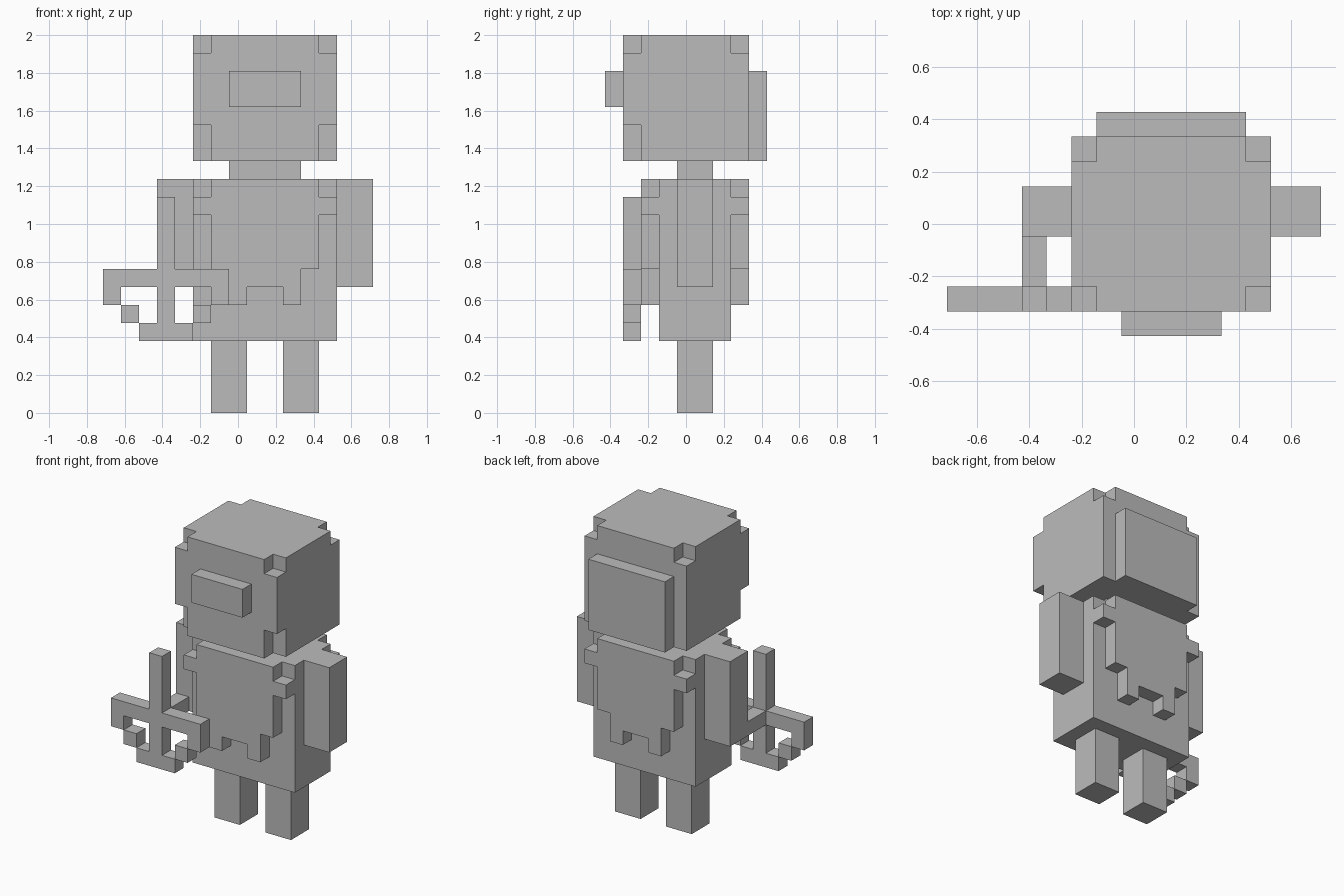
import bpy, bmesh, math
from mathutils import Vector

cube = bpy.data.objects.get("Cube")
if cube:
    bpy.data.objects.remove(cube, do_unlink=True)

# The figure is 15 x 9 x 21 blocks
UNIT = 2 / 21
ORIGIN = Vector((7.5, 4.5, 0))

grey = bpy.data.materials.new("plain grey")
grey.use_nodes = True
colour = (0.5, 0.5, 0.5, 1)
grey.diffuse_color = colour
grey.node_tree.nodes["Principled BSDF"].inputs["Base Color"].default_value = colour


def blocks(xs, ys, zs):
    """All unit blocks in a box given by its ranges."""
    return {(x, y, z) for x in range(*xs) for y in range(*ys) for z in range(*zs)}


def build(name, cells):
    """Skin a set of blocks with its outer faces and merge the flat ones."""
    bm = bmesh.new()
    verts = {}

    def vert(p):
        key = tuple(round(c * 2) for c in p)
        if key not in verts:
            verts[key] = bm.verts.new((p - ORIGIN) * UNIT)
        return verts[key]

    for cell in cells:
        centre = Vector(cell) + Vector((0.5, 0.5, 0.5))
        for axis in range(3):
            for sign in (-1, 1):
                n = Vector((0, 0, 0))
                n[axis] = sign
                if tuple(int(c + d) for c, d in zip(cell, n)) in cells:
                    continue
                u = Vector((0, 0, 0))
                u[(axis + 1) % 3] = 0.5
                v = n.cross(u)
                mid = centre + n / 2
                bm.faces.new([vert(mid + c) for c in (-u - v, u - v, u + v, v - u)])
    bmesh.ops.dissolve_limit(bm, angle_limit=math.radians(1),
                             verts=bm.verts[:], edges=bm.edges[:])
    mesh = bpy.data.meshes.new(name)
    bm.to_mesh(mesh)
    bm.free()
    mesh.materials.append(grey)
    obj = bpy.data.objects.new(name, mesh)
    bpy.context.collection.objects.link(obj)


# Head with notched corners
head = blocks((5, 13), (1, 8), (14, 21))
for x in (5, 12):
    for y in (1, 7):
        head.discard((x, y, 20))
    head -= blocks((x, x + 1), (1, 2), (14, 16))
build("head", head)
build("nose", blocks((7, 11), (0, 1), (17, 19)))
build("back_hair", blocks((6, 12), (8, 9), (14, 19)))

# Neck, trunk, limbs
build("neck", blocks((7, 11), (4, 6), (13, 14)))
build("body", blocks((5, 13), (3, 7), (4, 13)))
for side, arm_x, leg_x in (("right", 3, 6), ("left", 13, 10)):
    build(side + "_arm", blocks((arm_x, arm_x + 2), (4, 6), (7, 13)))
    build(side + "_leg", blocks((leg_x, leg_x + 2), (4, 6), (0, 4)))

# Ragged overlays: bottom and top of each column, mirrored across the middle
columns = [(11, 12), (8, 13), (6, 13), (7, 13)]
for name, y in (("front_beard", 2), ("back_cloth", 7)):
    cells = set()
    for i, span in enumerate(columns):
        for x in (5 + i, 12 - i):
            cells |= blocks((x, x + 1), (y, y + 1), span)
    build(name, cells)

# Hooked cross-shaped tool and the grip joining it to the hand
tool = blocks((3, 4), (1, 2), (4, 12)) | blocks((0, 7), (1, 2), (7, 8))
tool |= blocks((2, 5), (1, 2), (4, 5))
for x, z in ((0, 6), (1, 5)):
    tool |= {(x, 1, z), (6 - x, 1, z)}
build("anchor_tool", tool)
build("tool_grip", blocks((3, 4), (2, 4), (7, 8)))
